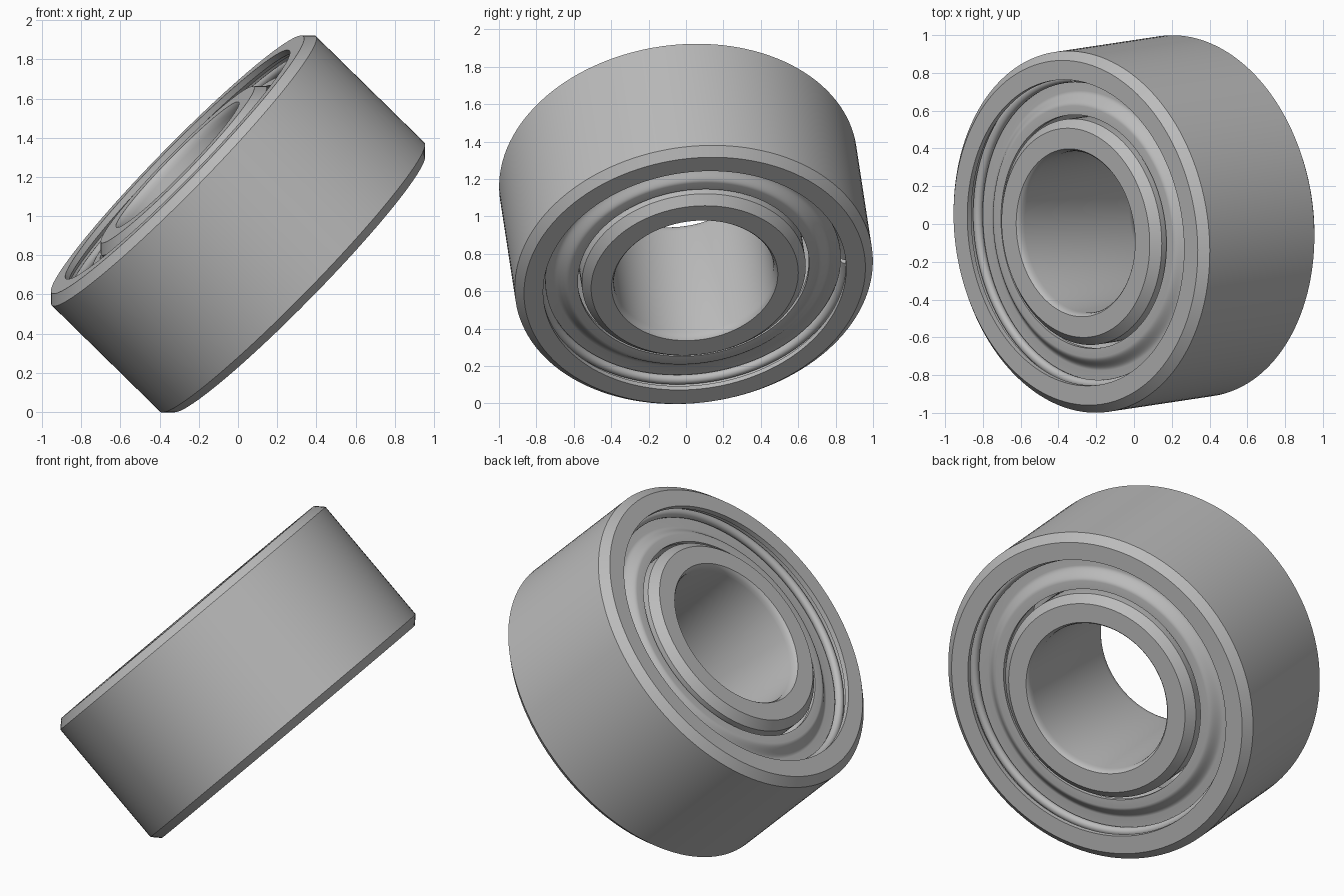
import bpy
import bmesh
import math
from mathutils import Matrix, Vector

if "Cube" in bpy.data.objects:
    bpy.data.objects.remove(bpy.data.objects["Cube"], do_unlink=True)

SEGMENTS = 128
HALF = 0.435      # half the width of the bearing
CHAMFER = 0.045

# Tilted frame: local z is the bearing axis, local x points almost to the back
axis = Vector((-0.71, -0.107, 0.696)).normalized()
side = (Vector((0, 1, 0)) - axis * axis.y).normalized()
up = axis.cross(side)
TILT = Matrix.Translation((0, 0, 0.96)) @ Matrix((side, up, axis)).transposed().to_4x4()

steel = bpy.data.materials.new("steel grey")
steel.use_nodes = True
steel.diffuse_color = (0.5, 0.5, 0.5, 1)
steel.node_tree.nodes["Principled BSDF"].inputs["Base Color"].default_value = (0.5, 0.5, 0.5, 1)


def lathe(name, profile, start=0.0, sweep=math.tau):
    """Sweep a closed (radius, height) profile about the axis."""
    bm = bmesh.new()
    full = sweep >= math.tau
    count = SEGMENTS if full else SEGMENTS + 1
    rings = []
    for i in range(count):
        a = start + sweep * i / SEGMENTS
        rings.append([bm.verts.new((r * math.cos(a), r * math.sin(a), z)) for r, z in profile])
    n = len(profile)
    for i in range(SEGMENTS):
        a, b = rings[i], rings[(i + 1) % count]
        for j in range(n):
            k = (j + 1) % n
            bm.faces.new((a[j], b[j], b[k], a[k]))
    if not full:
        bm.faces.new(rings[0])
        bm.faces.new(rings[-1])
    bmesh.ops.recalc_face_normals(bm, faces=bm.faces)
    mesh = bpy.data.meshes.new(name)
    bm.to_mesh(mesh)
    bm.free()
    mesh.shade_smooth()
    mesh.set_sharp_from_angle(angle=math.radians(32))
    mesh.materials.append(steel)
    obj = bpy.data.objects.new(name, mesh)
    obj.matrix_world = TILT
    bpy.context.collection.objects.link(obj)
    return obj


def mirrored(half):
    """Close a half profile by reflecting it across the middle plane."""
    return half + [(r, -z) for r, z in reversed(half)]


# Outer ring with chamfered rim, clip groove and ball track
lathe("outer_ring", mirrored([
    (0.963, HALF - CHAMFER), (0.963 - CHAMFER, HALF), (0.815, HALF),
    (0.815, HALF - 0.03), (0.845, HALF - 0.05), (0.845, HALF - 0.14),
    (0.8, HALF - 0.14), (0.8, 0.14), (0.84, 0.07)]))

# Inner ring with rounded bore edge, chamfered shoulder and ball track
lathe("inner_ring", mirrored([
    (0.43, HALF - 0.045), (0.433, HALF - 0.025), (0.439, HALF - 0.009), (0.447, HALF),
    (0.557, HALF), (0.602, HALF - CHAMFER), (0.602, 0.14), (0.56, 0.07)]))

# Pressed shield: recessed outer flat, soft step, raised inner flat, rolled lip
steps = 10
step = []
for i in range(steps + 1):
    t = i / steps
    step.append((0.745 - 0.075 * t, -0.11 + 0.05 * (1 - math.cos(math.pi * t)) / 2))
face = [(0.844, -0.11)] + step + [(0.622, -0.06)]
back = [(r, z - 0.025) for r, z in reversed(face)]

# Split snap clip that holds the shield
clip = [(0.818 + 0.026 * math.cos(math.tau * i / 14),
         -0.083 + 0.026 * math.sin(math.tau * i / 14)) for i in range(14)]
gap = 0.03

for label, sign in (("upper", 1), ("lower", -1)):
    lathe(label + "_shield", [(r, sign * (HALF + z)) for r, z in face + back])
    lathe(label + "_clip", [(r, sign * (HALF + z)) for r, z in clip], gap / 2, math.tau - gap)
